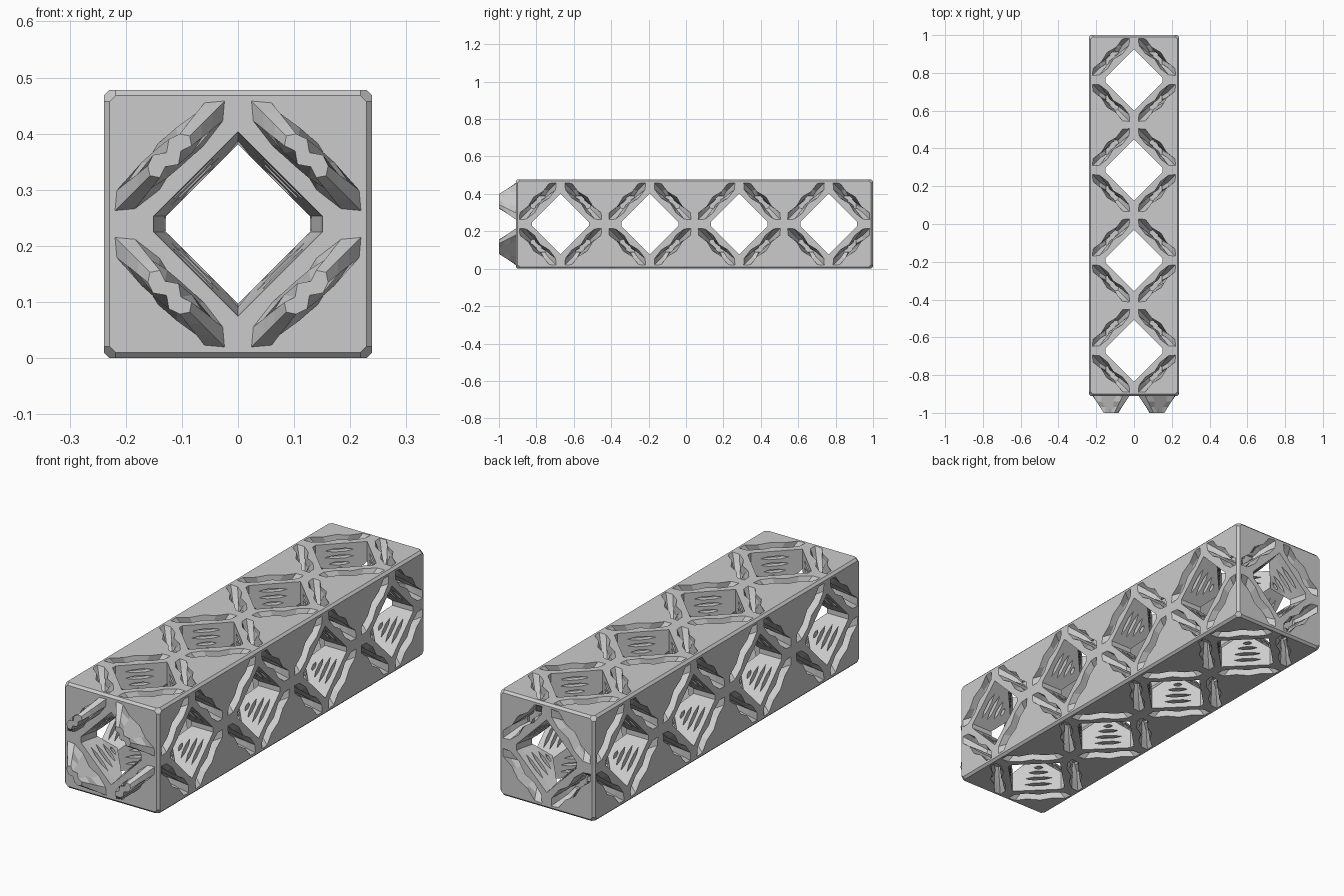
import bpy, bmesh
from itertools import permutations
from mathutils import Vector as V

if "Cube" in bpy.data.objects:
    bpy.data.objects.remove(bpy.data.objects["Cube"])

H = 0.239                      # half of the beam width and of each cell
FRONT, BACK = -0.91, 1.0
CENTRES = [FRONT + H * (2 * i + 1) for i in range(4)]
X, Y, Z = V((1, 0, 0)), V((0, 1, 0)), V((0, 0, 1))
MID = V((0, 0, H))

grey = bpy.data.materials.new("plain grey")
grey.use_nodes = True
grey.diffuse_color = (0.6, 0.6, 0.6, 1)
grey.node_tree.nodes["Principled BSDF"].inputs["Base Color"].default_value = (0.6, 0.6, 0.6, 1)


def loft(bm, rings):
    """Closed solid through a list of matching rings."""
    loops = [[bm.verts.new(p) for p in ring] for ring in rings]
    n = len(loops[0])
    faces = [bm.faces.new(loops[0]), bm.faces.new(loops[-1])]
    for lo, hi in zip(loops, loops[1:]):
        faces += [bm.faces.new((lo[i], lo[(i + 1) % n], hi[(i + 1) % n], hi[i])) for i in range(n)]
    bmesh.ops.recalc_face_normals(bm, faces=faces)


def make(name, bm):
    me = bpy.data.meshes.new(name)
    bm.to_mesh(me)
    bm.free()
    ob = bpy.data.objects.new(name, me)
    bpy.context.scene.collection.objects.link(ob)
    me.materials.append(grey)
    return ob


def volume(me):
    bm = bmesh.new()
    bm.from_mesh(me)
    vol = bm.calc_volume()
    bm.free()
    return vol


def cut(body, bm):
    """Subtract a cutter from the body, keeping the first sound result."""
    cutter = make("cutter", bm)
    cutter.hide_render = True
    before = volume(body.data)
    for solver in ("MANIFOLD", "EXACT"):
        mod = body.modifiers.new("cut", "BOOLEAN")
        mod.operation, mod.solver, mod.object = "DIFFERENCE", solver, cutter
        mod.use_self = True
        deps = bpy.context.evaluated_depsgraph_get()
        me = bpy.data.meshes.new_from_object(body.evaluated_get(deps))
        body.modifiers.clear()
        if before * 0.5 < volume(me) < before * 0.9999:
            body.data = me
            break
    bpy.data.objects.remove(cutter)


def diamond(c, a, b, r, clip):
    """Diamond ring whose two corners along a are cut flat."""
    k = r - clip
    pts = [(0, r), (clip, k), (clip, -k), (0, -r), (-clip, -k), (-clip, k)]
    return [c + a * p + b * q for p, q in pts]


def tooth(bm, c, u, r, n, shrink=0.0):
    """Wavy tapered tooth reaching along -n; u runs along it, r points outward."""
    rings = []
    for i, d in enumerate((-0.01, 0, 0.03, 0.06, 0.09)):
        t = max(d, 0) / 0.09
        half = 0.139 - 0.088 * t - shrink
        thick = 0.024 - 0.008 * t - shrink
        wave = 0.007 if i in (0, 1, 3) else -0.007
        prof = [(-0.8, 0), (-0.4, -wave), (0, wave), (0.4, -wave), (0.8, 0)]
        pts = [(-1, 0, 0)] + [(s, w, -1) for s, w in prof]
        pts += [(1, 0, 0)] + [(s, w, 1) for s, w in reversed(prof)]
        rings.append([c + u * (s * half) + r * (0.172 + w + side * thick) - n * d
                      for s, w, side in pts])
    loft(bm, rings)


def slit(bm, c, u, r, n, depth, half):
    """Lens-shaped vent through the wall of a diamond hole."""
    lens = [(-1, 0), (-0.4, 0.007), (0.4, 0.007), (1, 0), (0.4, -0.007), (-0.4, -0.007)]
    loft(bm, [[c + u * (s * half) + r * rad - n * (depth + w) for s, w in lens]
              for rad in (0.095, 0.138)])


def quadrants(a, b):
    for sa in (1, -1):
        for sb in (1, -1):
            yield (a * sa - b * sb).normalized(), (a * sa + b * sb).normalized()


# Beam: long box with chamfered edges and clipped corners
bm = bmesh.new()
for sx in (-1, 1):
    for y, sy in ((FRONT, -1), (BACK, 1)):
        for sz in (-1, 1):
            for dx, dy, dz in permutations((0, 0.01, 0.021)):
                bm.verts.new((sx * (H - dx), y - sy * dy, H + sz * (H - dz)))
bmesh.ops.convex_hull(bm, input=bm.verts[:])
bmesh.ops.dissolve_limit(bm, angle_limit=0.02, verts=bm.verts[:], edges=bm.edges[:])
bmesh.ops.recalc_face_normals(bm, faces=bm.faces[:])
beam = make("lattice_beam", bm)

# Diamond holes: four across each way and one lengthwise with flared mouths
for axis, a, b in ((Z, X, Y), (X, Y, Z)):
    bm = bmesh.new()
    for y in CENTRES:
        c = MID + Y * y
        loft(bm, [diamond(c + axis * t, a, b, 0.163, 0.152) for t in (-0.3, 0.3)])
    cut(beam, bm)
bm = bmesh.new()
stations = [(FRONT - 0.02, 0.168), (FRONT + 0.03, 0.16), (FRONT + 0.1, 0.142),
            (BACK - 0.1, 0.142), (BACK - 0.03, 0.16), (BACK + 0.02, 0.168)]
loft(bm, [diamond(MID + Y * y, X, Z, r, r - 0.014) for y, r in stations])
cut(beam, bm)

# Every cell face: centre, two in-plane axes, outward normal
faces = [(MID + Y * BACK, X, Z, Y), (MID + Y * FRONT, X, Z, -Y)]
for y in CENTRES:
    for s in (1, -1):
        faces.append((MID + Y * y + Z * (H * s), X, Y, Z * s))
        faces.append((MID + Y * y + X * (H * s), Y, Z, X * s))

# Sockets sunk round each hole, vents in the hole walls, teeth on the front
sockets, vents, teeth = bmesh.new(), bmesh.new(), bmesh.new()
for c, a, b, n in faces:
    for u, r in quadrants(a, b):
        if n.y < -0.5:
            tooth(teeth, c, u, r, -n, 0.001)
        else:
            tooth(sockets, c, u, r, n)
        for depth, half in ((0.03, 0.06), (0.06, 0.06), (0.09, 0.045), (0.115, 0.02)):
            slit(vents, c, u, r, n, depth, half)
cut(beam, sockets)
cut(beam, vents)
make("front_teeth", teeth)
